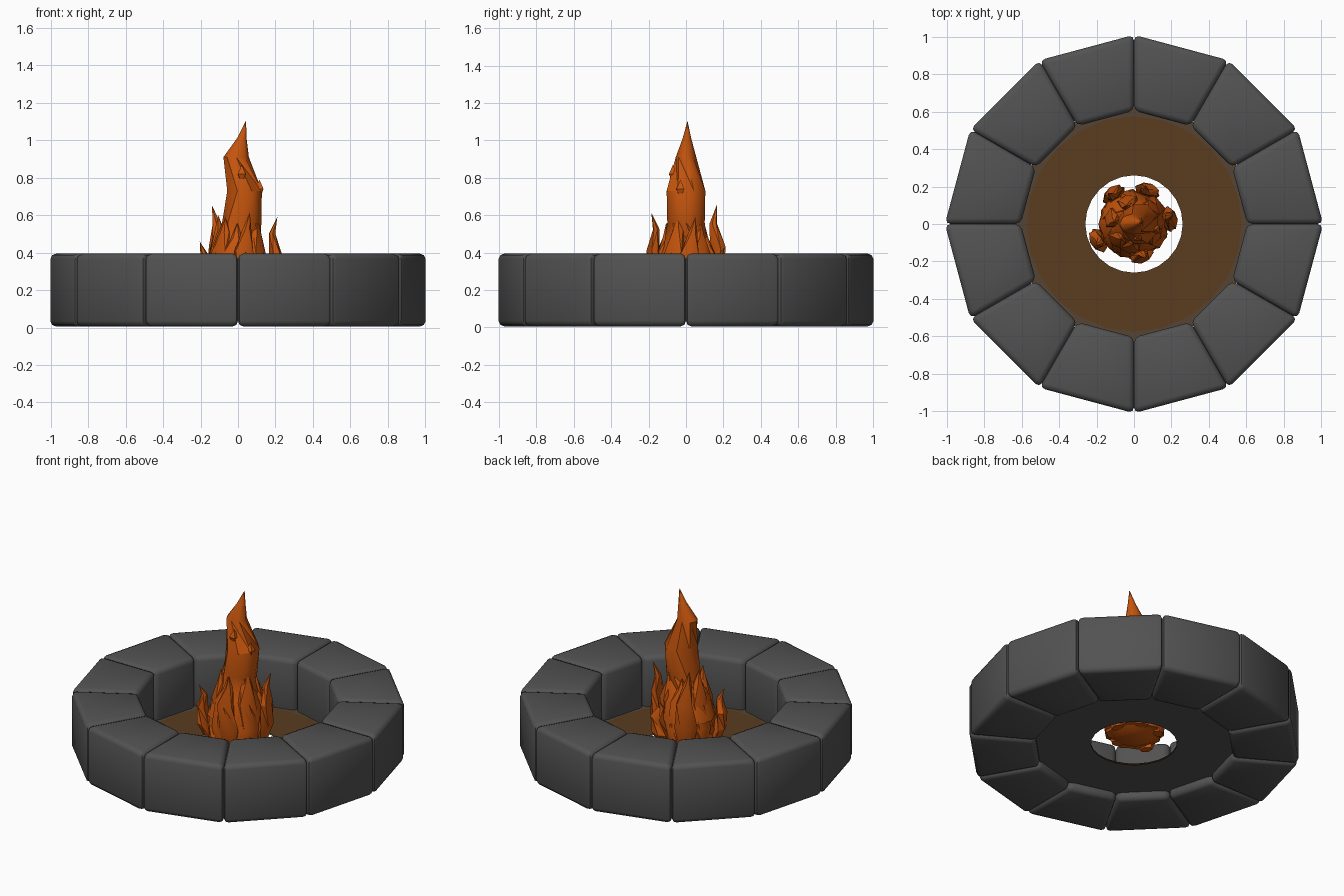
import bpy, bmesh, math
from mathutils import Vector

if "Cube" in bpy.data.objects:
    bpy.data.objects.remove(bpy.data.objects["Cube"])


def material(name, rgb):
    m = bpy.data.materials.new(name)
    m.diffuse_color = (*rgb, 1)
    m.use_nodes = True
    m.node_tree.nodes["Principled BSDF"].inputs["Base Color"].default_value = m.diffuse_color
    return m


STONE = material("stone grey", (0.085, 0.085, 0.085))
SOIL = material("burnt soil brown", (0.1, 0.045, 0.014))
SOIL_EDGE = material("dusty soil edge", (0.09, 0.06, 0.035))
FIRE = material("flame orange", (0.56, 0.09, 0.004))


def finish(name, bm, mats, angle=40):
    me = bpy.data.meshes.new(name)
    bmesh.ops.recalc_face_normals(bm, faces=bm.faces)
    bm.to_mesh(me)
    bm.free()
    ob = bpy.data.objects.new(name, me)
    bpy.context.collection.objects.link(ob)
    for m in mats:
        me.materials.append(m)
    bpy.ops.object.select_all(action='DESELECT')
    ob.select_set(True)
    bpy.context.view_layer.objects.active = ob
    bpy.ops.object.shade_smooth_by_angle(angle=math.radians(angle))
    return ob


def polar(r, a, z):
    return Vector((r * math.cos(a), r * math.sin(a), z))


# Ring of twelve rounded wedge stones
def stone(i):
    bm = bmesh.new()
    a0, a1 = math.radians(30 * i), math.radians(30 * i + 30)
    rows = []
    for z in (0.005, 0.395):
        rows.append([bm.verts.new(polar(r, a, z))
                     for r, a in ((0.605, a0), (1.01, a0), (1.01, a1), (0.605, a1))])
    lo, hi = rows
    bm.faces.new(lo[::-1])
    bm.faces.new(hi)
    for k in range(4):
        bm.faces.new((lo[k], lo[(k + 1) % 4], hi[(k + 1) % 4], hi[k]))
    bmesh.ops.bevel(bm, geom=bm.edges[:], offset=0.03, segments=2,
                    profile=0.5, affect='EDGES', clamp_overlap=True)
    finish(f"ring_stone_{i + 1}", bm, [STONE], 50)


for i in range(12):
    stone(i)


# Thin floor with a round hole: brown above, grey below
def annulus(name, z, radii, mats):
    bm = bmesh.new()
    n = 24
    loops = [[bm.verts.new(polar(r, 2 * math.pi * k / n, z)) for k in range(n)] for r in radii]
    for j in range(len(radii) - 1):
        for k in range(n):
            f = bm.faces.new((loops[j][k], loops[j + 1][k],
                              loops[j + 1][(k + 1) % n], loops[j][(k + 1) % n]))
            f.material_index = j
    return finish(name, bm, mats)


annulus("pit_floor", 0.065, (0.26, 0.575, 0.63), [SOIL, SOIL_EDGE])
under = annulus("floor_underside", 0.055, (0.26, 0.63), [STONE])
under.data.flip_normals()


# Flames: oval sections (x, y, z, half depth, half width) closed by a base and a tip
def flame(name, sections, tip, sides=8, heading=0.0, wobble=0.0):
    bm = bmesh.new()
    rings = []
    ca, sa = math.cos(heading), math.sin(heading)
    for j, (x, y, z, d, w) in enumerate(sections):
        ring = []
        for k in range(sides):
            t = 2 * math.pi * (k + 0.5 * (j % 2)) / sides
            s = 1 + wobble * (-1) ** k
            u, v = x + d * s * math.cos(t), y + w * s * math.sin(t)
            ring.append(bm.verts.new((u * ca - v * sa, u * sa + v * ca, z)))
        rings.append(ring)
    top = bm.verts.new((tip[0] * ca - tip[1] * sa, tip[0] * sa + tip[1] * ca, tip[2]))
    bm.faces.new(rings[0][::-1])
    for k in range(sides):
        n = (k + 1) % sides
        for j, (a, b) in enumerate(zip(rings, rings[1:])):
            if j % 2:
                bm.faces.new((a[k], a[n], b[k]))
                bm.faces.new((a[k], b[k], b[k - 1]))
            else:
                bm.faces.new((a[k], a[n], b[k]))
                bm.faces.new((a[n], b[n], b[k]))
        bm.faces.new((rings[-1][k], rings[-1][n], top))
    # odd layers above share edges with their half-step shifted neighbours
    bmesh.ops.remove_doubles(bm, verts=bm.verts, dist=1e-5)
    finish(name, bm, [FIRE], 28)


# Swaying central flame
flame("main_flame", [
    (0.0, 0.0, 0.09, 0.10, 0.10),
    (0.0, 0.0, 0.14, 0.19, 0.19),
    (-0.01, 0.0, 0.28, 0.18, 0.18),
    (-0.01, 0.0, 0.42, 0.135, 0.13),
    (0.02, 0.0, 0.56, 0.105, 0.10),
    (0.035, 0.0, 0.73, 0.10, 0.112),
    (-0.01, 0.0, 0.91, 0.068, 0.055),
    (0.02, 0.005, 1.01, 0.028, 0.025)], (0.043, 0.008, 1.105))

# Tongues hugging the central flame
for i, (deg, h) in enumerate(((-100, 0.56), (-30, 0.61), (40, 0.57), (105, 0.56), (165, 0.60), (222, 0.59))):
    flame(f"inner_tongue_{i + 1}", [
        (0.12, 0, 0.11, 0.05, 0.06),
        (0.135, 0, 0.24, 0.055, 0.085),
        (0.12, 0, 0.40, 0.04, 0.06),
        (0.10, 0.01, h - 0.08, 0.025, 0.03)], (0.105, 0.015, h), 6, math.radians(deg))

# Free-standing outer tongues: direction, reach, tip height
for i, (deg, r, h) in enumerate(((8, 0.20, 0.59), (68, 0.20, 0.43), (125, 0.20, 0.655),
                                 (205, 0.22, 0.46), (-77, 0.18, 0.615))):
    s = h - 0.1
    flame(f"outer_tongue_{i + 1}", [
        (r - 0.05, 0, 0.10, 0.03, 0.04),
        (r - 0.01, 0, 0.1 + s * 0.3, 0.04, 0.07),
        (r, -0.01, 0.1 + s * 0.6, 0.035, 0.055),
        (r - 0.015, 0.01, 0.1 + s * 0.82, 0.018, 0.025)], (r + 0.015, 0.02, h), 6, math.radians(deg))

# Small diamond sparks on the central flame
for i, (x, y, z) in enumerate(((0.02, -0.07, 0.82), (0.115, -0.03, 0.74), (0.0, -0.085, 0.5))):
    flame(f"spark_{i + 1}", [(x, y, z - 0.045, 0.004, 0.004), (x, y, z, 0.03, 0.03)],
          (x, y, z + 0.05), 4)
